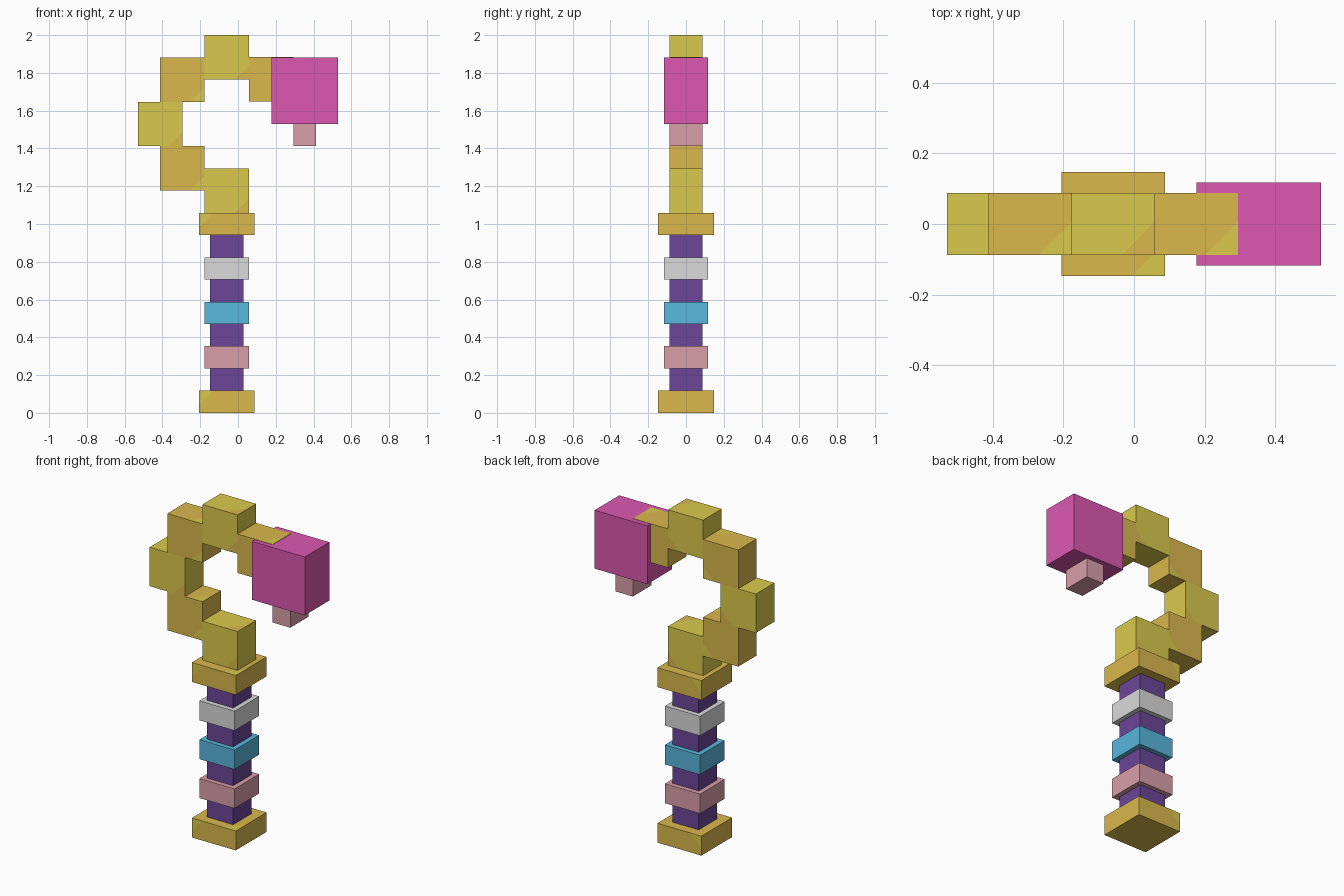
import bpy
import bmesh
from mathutils import Vector

if "Cube" in bpy.data.objects:
    bpy.data.objects.remove(bpy.data.objects["Cube"], do_unlink=True)

U = 1 / 17  # one modelling unit


def to_linear(c):
    return c / 12.92 if c <= 0.04045 else ((c + 0.055) / 1.055) ** 2.4


def material(name, r, g, b):
    mat = bpy.data.materials.new(name)
    color = [to_linear(c / 255) for c in (r, g, b)] + [1]
    mat.diffuse_color = color
    mat.use_nodes = True
    mat.node_tree.nodes["Principled BSDF"].inputs["Base Color"].default_value = color
    return mat


yellow = material("yellow gold", 218, 201, 76)
orange = material("orange gold", 218, 184, 76)
purple = material("purple", 108, 70, 153)
white = material("pale grey", 218, 218, 218)
blue = material("sky blue", 90, 183, 221)
rose = material("dusty rose", 218, 159, 169)
magenta = material("magenta", 220, 88, 177)


def block(name, x0, x1, depth, z0, z1, main, patch=None, side=1):
    """Box in modelling units; a patch colour fills one corner of its faces."""
    size = Vector((x1 - x0, depth, z1 - z0)) * U
    bm = bmesh.new()
    bmesh.ops.create_cube(bm, size=1)
    bmesh.ops.scale(bm, vec=size, verts=bm.verts)
    if patch:
        # Diagonal cuts: one for front and back, one for top and bottom
        cuts = {1: Vector((side, 0, -side)), 2: Vector((1, -1, 0))}
        reach = {1: (size.x + size.z) / 2 - 1.3 * U,
                 2: (size.x + size.y) / 2 - 1.6 * U}
        for axis, normal in cuts.items():
            faces = [f for f in bm.faces if abs(f.normal[axis]) > 0.9]
            geom = faces + list({e for f in faces for e in f.edges})
            geom += list({v for f in faces for v in f.verts})
            bmesh.ops.bisect_plane(bm, geom=geom, plane_no=normal,
                                   plane_co=normal * reach[axis] / normal.length_squared)
        bm.normal_update()
        for f in bm.faces:
            for axis, normal in cuts.items():
                if abs(f.normal[axis]) > 0.9:
                    f.material_index = int(f.calc_center_median().dot(normal) > reach[axis])
    mesh = bpy.data.meshes.new(name)
    bm.to_mesh(mesh)
    bm.free()
    mesh.materials.append(main)
    if patch:
        mesh.materials.append(patch)
    obj = bpy.data.objects.new(name, mesh)
    obj.location = ((x0 + x1) / 2 * U, 0, (z0 + z1) / 2 * U)
    bpy.context.collection.objects.link(obj)
    return obj


# Handle with end plates and coloured rings
block("handle_shaft", -2.5, 0.5, 3, 2, 16, purple)
block("handle_base", -3.5, 1.5, 5, 0, 2, orange, yellow, -1)
block("handle_collar", -3.5, 1.5, 5, 16, 18, orange, yellow, -1)
for name, z, mat in (("rose_ring", 4, rose), ("blue_ring", 8, blue), ("pale_ring", 12, white)):
    block(name, -3, 1, 4, z, z + 2, mat)

# Stepped hook, alternating the two golds
steps = [(-3, 18), (-7, 20), (-9, 24), (-7, 28), (-3, 30), (1, 28)]
for i, (x, z) in enumerate(steps):
    main, patch = (yellow, orange) if i % 2 == 0 else (orange, yellow)
    hook = block(f"hook_block_{i + 1}", x, x + 4, 3, z, z + 4, main, patch)
hook.location.z += 0.002  # the last block shows on top of the head

# Hanging head and its tip
block("head_block", 3, 9, 4, 26, 32, magenta)
block("head_tip", 5, 7, 3, 24, 26, rose)
